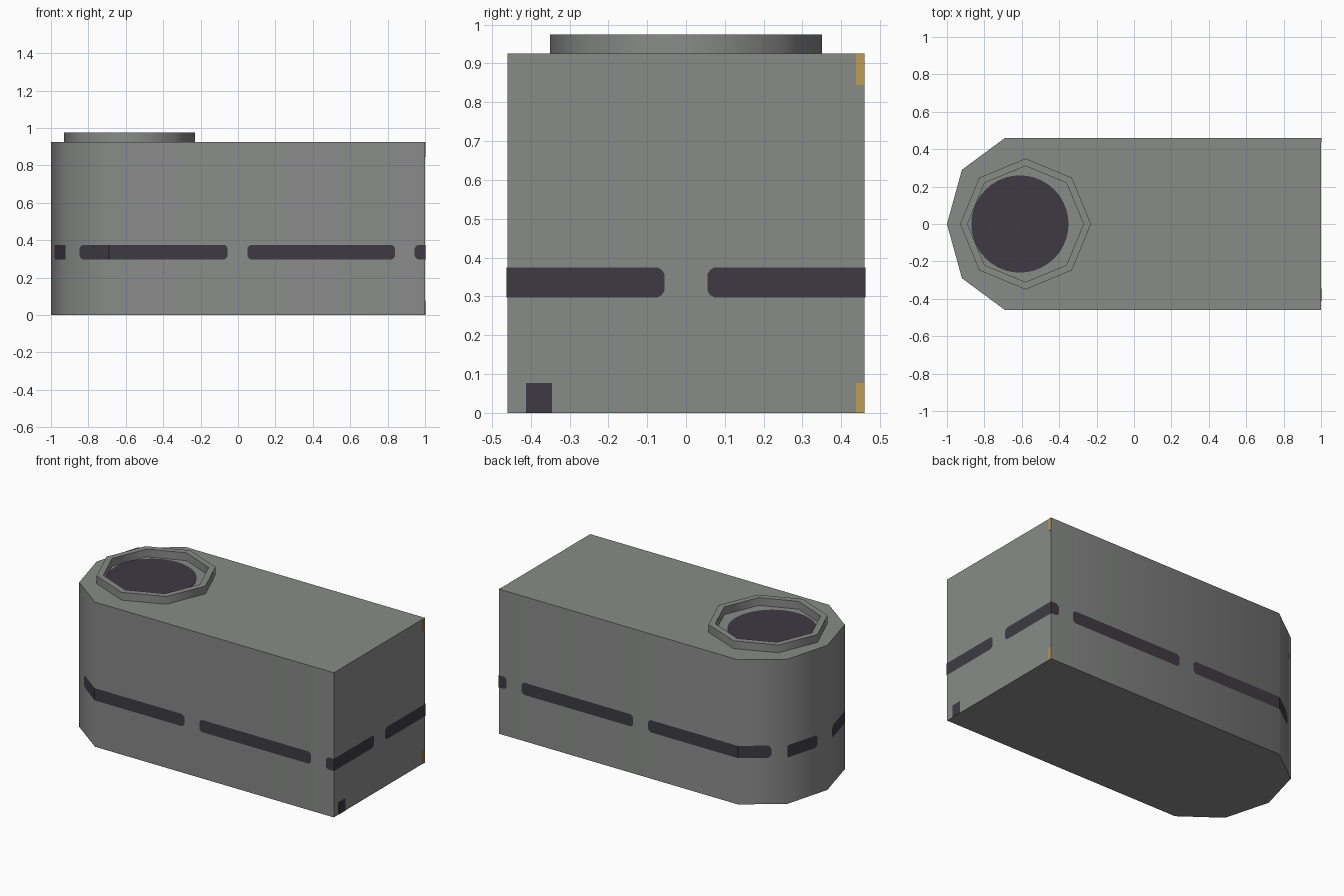
import bpy, math
from mathutils import Vector

if "Cube" in bpy.data.objects:
    bpy.data.objects.remove(bpy.data.objects["Cube"])


def material(name, rgb):
    m = bpy.data.materials.new(name)
    m.diffuse_color = (*rgb, 1)
    m.use_nodes = True
    m.node_tree.nodes["Principled BSDF"].inputs["Base Color"].default_value = m.diffuse_color
    return m


GREY = material("mid grey", (0.25, 0.258, 0.25))
DARK = material("charcoal", (0.047, 0.044, 0.055))
GOLD = material("dull gold", (0.50, 0.34, 0.085))
TOP, RIM_TOP, LIFT = 0.925, 0.975, 0.002


def make(name, verts, faces, mat, smooth=False):
    me = bpy.data.meshes.new(name)
    me.from_pydata(verts, [], faces)
    me.materials.append(mat)
    ob = bpy.data.objects.new(name, me)
    bpy.context.collection.objects.link(ob)
    if smooth:
        bpy.ops.object.select_all(action='DESELECT')
        ob.select_set(True)
        bpy.context.view_layer.objects.active = ob
        bpy.ops.object.shade_smooth_by_angle(angle=math.radians(50))
    return ob


def prism(name, outline, z0, z1, mat, smooth=False):
    """Extrude a counter-clockwise outline from z0 to z1."""
    n = len(outline)
    verts = [(x, y, z) for z in (z0, z1) for x, y in outline]
    faces = [(i, (i + 1) % n, n + (i + 1) % n, n + i) for i in range(n)]
    faces += [tuple(reversed(range(n))), tuple(range(n, 2 * n))]
    return make(name, verts, faces, mat, smooth)


def circle(cx, r, n):
    return [(cx + r * math.cos(math.tau * i / n), r * math.sin(math.tau * i / n)) for i in range(n)]


# Body: square at one end, faceted round nose at the other
prism("body", [(1, -0.46), (1, 0.46), (-0.69, 0.46), (-0.92, 0.29), (-1, 0),
               (-0.92, -0.29), (-0.69, -0.46)], 0, TOP, GREY, True)

# Octagonal rim around the opening
loops = [(0.35, TOP), (0.35, RIM_TOP), (0.31, RIM_TOP), (0.31, TOP)]
verts = [(x, y, z) for r, z in loops for x, y in circle(-0.58, r, 8)]
faces = [(a * 8 + i, a * 8 + (i + 1) % 8, (a + 1) % 4 * 8 + (i + 1) % 8, (a + 1) % 4 * 8 + i)
         for a in range(4) for i in range(8)]
make("opening_rim", verts, faces, GREY, True)

# Dark opening inside the rim
prism("opening_disc", circle(-0.61, 0.26, 40), TOP - LIFT, TOP + LIFT, DARK)


def dash(name, path, round_start=True, round_end=True):
    """Flat ribbon with rounded ends following the wall, mirrored to the back."""
    pts = [Vector(p) for p in path]
    d0, d1 = (pts[1] - pts[0]).normalized(), (pts[-1] - pts[-2]).normalized()
    cols = [(p, 0.0) for p in pts[1:-1]]
    ends = [(0, 0.018), (0.007, 0.007), (0.018, 0)]
    start = [(pts[0] + d0 * s, c) for s, c in ends] if round_start else [(pts[0], 0.0)]
    end = [(pts[-1] - d1 * s, c) for s, c in reversed(ends)] if round_end else [(pts[-1], 0.0)]
    cols = start + cols + end
    verts = []
    for i, (p, cut) in enumerate(cols):
        a = (p - cols[max(i - 1, 0)][0]) if i else cols[1][0] - p
        b = (cols[i + 1][0] - p) if i < len(cols) - 1 else a
        na, nb = (Vector((v.y, -v.x)).normalized() for v in (a, b))
        q = p + (na + nb) * LIFT / (1 + na.dot(nb))
        verts += [(q.x, q.y, 0.297 + cut), (q.x, q.y, 0.375 - cut)]
    faces = [(2 * i, 2 * i + 2, 2 * i + 3, 2 * i + 1) for i in range(len(cols) - 1)]
    ob = make(name, verts, faces, DARK)
    mod = ob.modifiers.new("mirror", 'MIRROR')
    mod.use_axis = (False, True, False)


# Dashed stripe around the body
dash("stripe_nose", [(-0.98, -0.0725), (-0.92, -0.29)], True, False)
dash("stripe_front_left", [(-0.845, -0.345), (-0.69, -0.46), (-0.055, -0.46)])
dash("stripe_front_right", [(0.05, -0.46), (0.84, -0.46)])
dash("stripe_corner", [(0.945, -0.46), (1, -0.46), (1, -0.055)])


# Small plates on the square end: dark port and two gold hinges
def end_plate(name, y0, y1, z0, z1, mat):
    a, b = 1 - LIFT, 1 + LIFT
    prism(name, [(a, y0), (b, y0), (b, y1), (a, y1)], z0, z1, mat)


end_plate("port", -0.412, -0.345, 0, 0.077, DARK)
end_plate("lower_hinge", 0.438, 0.46, 0, 0.077, GOLD)
end_plate("upper_hinge", 0.438, 0.46, 0.845, TOP, GOLD)
